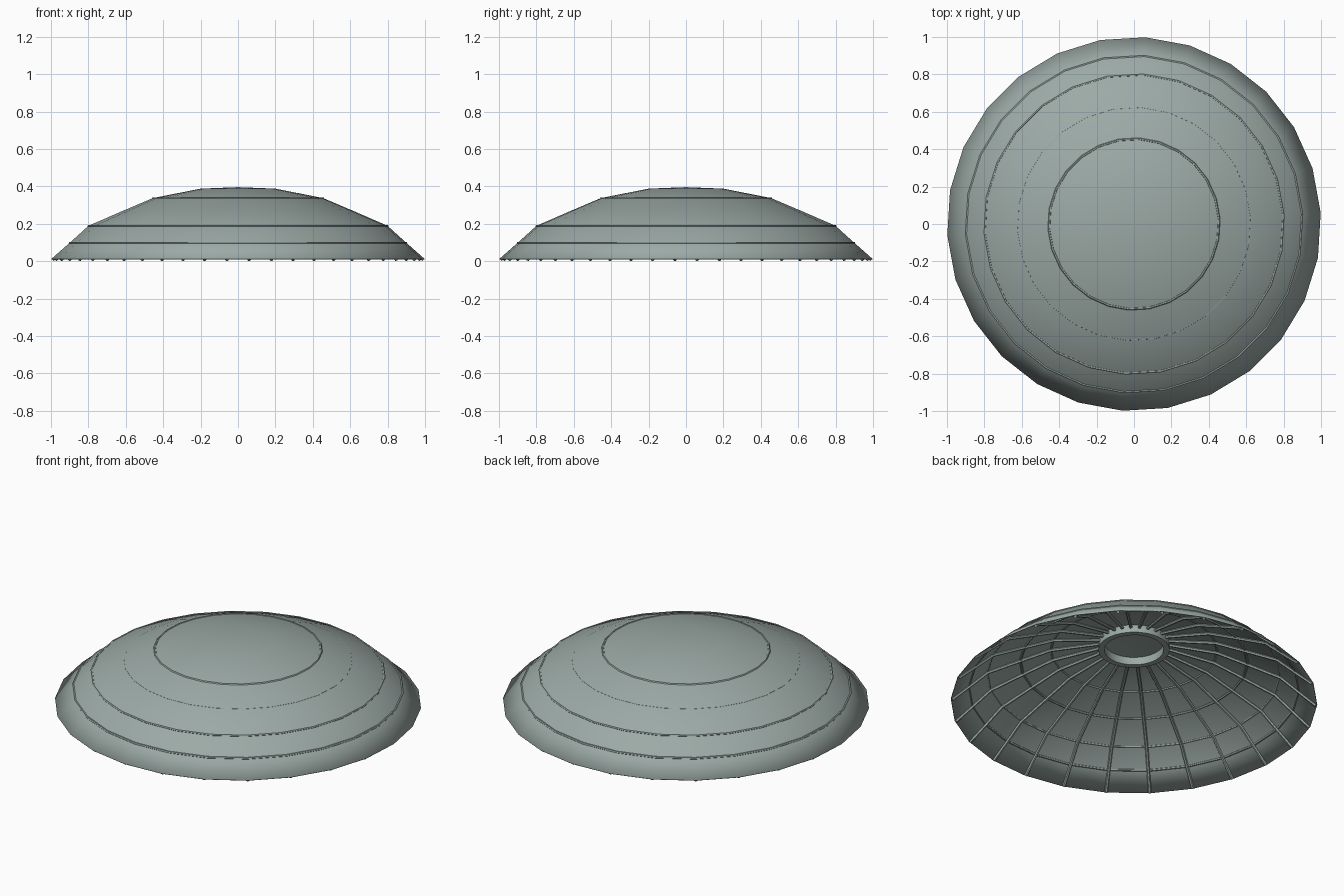
import bpy, bmesh
from math import sin, cos, pi, radians

if "Cube" in bpy.data.objects:
    bpy.data.objects.remove(bpy.data.objects["Cube"], do_unlink=True)

SIDES = 26
PHASE = pi / (2 * SIDES)  + 0.0
ANGLES = [PHASE + 2 * pi * i / SIDES for i in range(SIDES)]

mat = bpy.data.materials.new("grey_green")
mat.use_nodes = True
colour = (0.33, 0.40, 0.38, 1)
mat.diffuse_color = colour
mat.node_tree.nodes["Principled BSDF"].inputs["Base Color"].default_value = colour


def select_only(ob):
    bpy.ops.object.select_all(action='DESELECT')
    ob.select_set(True)
    bpy.context.view_layer.objects.active = ob


def polar(r, a, z):
    return (r * cos(a), r * sin(a), z)


def lathe(name, profile, closed=False):
    """Revolve (radius, height) points; radius zero makes a pole."""
    bm = bmesh.new()
    rings = []
    for r, z in profile:
        if r == 0:
            rings.append([bm.verts.new((0, 0, z))] * SIDES)
        else:
            rings.append([bm.verts.new(polar(r, a, z)) for a in ANGLES])
    pairs = list(zip(rings, rings[1:]))
    if closed:
        pairs.append((rings[-1], rings[0]))
    for low, high in pairs:
        for i in range(SIDES):
            j = (i + 1) % SIDES
            corners = list(dict.fromkeys((low[i], low[j], high[j], high[i])))
            bm.faces.new(corners)
    mesh = bpy.data.meshes.new(name)
    bm.to_mesh(mesh)
    bm.free()
    ob = bpy.data.objects.new(name, mesh)
    bpy.context.collection.objects.link(ob)
    mesh.materials.append(mat)
    return ob


def tubes(name, paths, radius, cyclic=False):
    """Round bars along one or more paths, turned into a mesh."""
    curve = bpy.data.curves.new(name, 'CURVE')
    curve.dimensions = '3D'
    curve.bevel_depth = radius
    curve.bevel_resolution = 1
    curve.use_fill_caps = True
    for path in paths:
        spline = curve.splines.new('POLY')
        spline.points.add(len(path) - 1)
        for point, co in zip(spline.points, path):
            point.co = (*co, 1)
        spline.use_cyclic_u = cyclic
    curve.materials.append(mat)
    ob = bpy.data.objects.new(name, curve)
    bpy.context.collection.objects.link(ob)
    select_only(ob)
    bpy.ops.object.convert(target='MESH')
    bpy.ops.object.shade_smooth_by_angle(angle=radians(50))
    return ob


# Thin domed canopy
PROFILE = [(1.0, 0.012), (0.9, 0.10), (0.8, 0.19), (0.62, 0.268),
           (0.455, 0.338), (0.2, 0.388), (0, 0.396)]
canopy = lathe("canopy", PROFILE)
solid = canopy.modifiers.new("thickness", 'SOLIDIFY')
solid.thickness = 0.004
solid.offset = -1
select_only(canopy)
bpy.ops.object.shade_smooth_by_angle(angle=radians(35))

# Radial ribs under the canopy, from the rim to the hub
drop = 0.012
rib_line = [(0.992, 0.0068)] + [(r, z - drop) for r, z in PROFILE[1:5]] + [(0.185, 0.372)]
tubes("ribs", [[polar(r, a, z) for r, z in rib_line] for a in ANGLES], 0.009)

# Hoops that tie the ribs together
for label, (r, z), sink in zip(("lower", "middle", "inner", "upper"), PROFILE[1:5],
                               (0.003, 0.003, 0.007, 0.003)):
    tubes(label + "_hoop", [[polar(r, a, z - sink) for a in ANGLES]], 0.007, True)

# Hub ring at the crown
hub = lathe("hub_ring", [(0.162, 0.338), (0.195, 0.338), (0.195, 0.384), (0.162, 0.384)], True)
select_only(hub)
bpy.ops.object.shade_smooth_by_angle(angle=radians(35))
